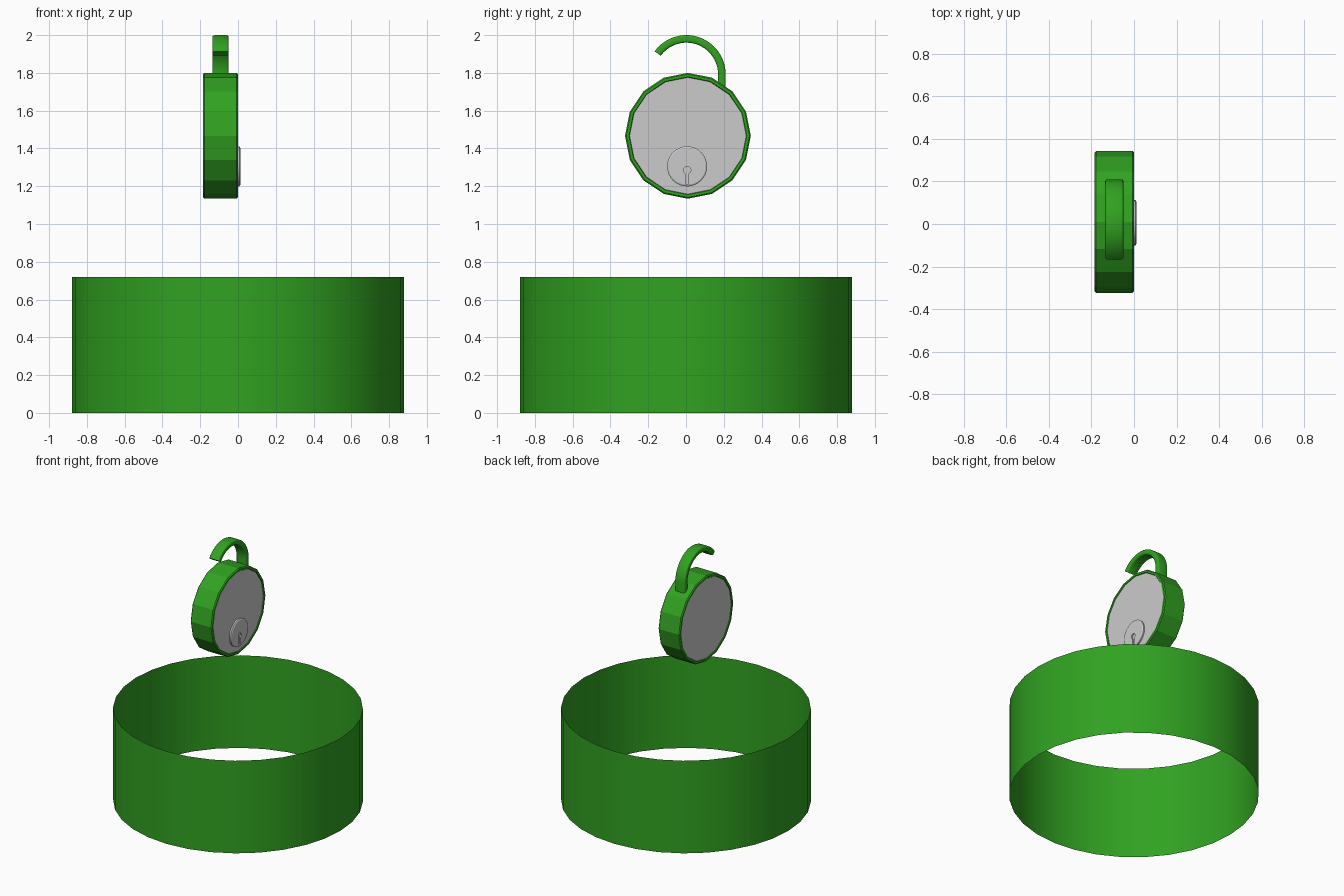
import bpy, bmesh
from math import sin, cos, pi, radians

if "Cube" in bpy.data.objects:
    bpy.data.objects.remove(bpy.data.objects["Cube"])

green = bpy.data.materials.new("green")
green.diffuse_color = (0.03, 0.36, 0.015, 1)
green.use_nodes = True
green.node_tree.nodes["Principled BSDF"].inputs["Base Color"].default_value = green.diffuse_color


def finish(name, bm, mat=None, smooth=None):
    bmesh.ops.remove_doubles(bm, verts=bm.verts, dist=1e-5)
    bmesh.ops.recalc_face_normals(bm, faces=bm.faces)
    me = bpy.data.meshes.new(name)
    bm.to_mesh(me)
    bm.free()
    ob = bpy.data.objects.new(name, me)
    bpy.context.collection.objects.link(ob)
    if mat:
        me.materials.append(mat)
    if smooth:
        bpy.ops.object.select_all(action='DESELECT')
        ob.select_set(True)
        bpy.context.view_layer.objects.active = ob
        bpy.ops.object.shade_smooth_by_angle(angle=radians(smooth))
    return ob


def bridge(bm, loops, closed=False):
    # quads between successive rings of vertices
    pairs = list(zip(loops, loops[1:]))
    if closed:
        pairs.append((loops[-1], loops[0]))
    for a, b in pairs:
        n = len(a)
        for i in range(n):
            bm.faces.new((a[i], a[(i + 1) % n], b[(i + 1) % n], b[i]))


def lathe_x(name, profile, n, cy, cz, mat=None, closed=False, smooth=None):
    # turn an (x, radius) profile about an axis along x; open ends get capped
    bm = bmesh.new()
    loops = [[bm.verts.new((x, cy + r * cos(2 * pi * i / n), cz + r * sin(2 * pi * i / n)))
              for i in range(n)] for x, r in profile]
    bridge(bm, loops, closed)
    if not closed:
        bm.faces.new(loops[0])
        bm.faces.new(loops[-1])
    return finish(name, bm, mat, smooth)


# open band
bm = bmesh.new()
N = 32
bridge(bm, [[bm.verts.new((0.88 * cos(2 * pi * i / N), 0.88 * sin(2 * pi * i / N), z))
             for i in range(N)] for z in (0, 0.72)])
finish("band", bm, green, 30)

# padlock case: sixteen-sided rim with chamfered edges, grey plates inside
CY, CZ = 0.01, 1.467
lathe_x("lock_rim", [(-0.176, 0.306), (-0.185, 0.312), (-0.185, 0.326), (-0.178, 0.333),
                     (-0.007, 0.333), (0, 0.326), (0, 0.312), (-0.009, 0.306)],
        16, CY, CZ, green, closed=True)
lathe_x("lock_plates", [(-0.18, 0.309), (-0.005, 0.309)], 16, CY, CZ)

# keyhole disc with chamfered edge
KY, KZ = 0.006, 1.305
disc = lathe_x("keyhole_disc", [(-0.004, 0.106), (0.007, 0.106), (0.012, 0.098)],
               32, KY, KZ, smooth=25)

# keyhole cutter: round hole plus slot
bm = bmesh.new()
outline = [(0.02 * cos(radians(a)), -0.02 + 0.02 * sin(radians(a))) for a in range(-65, 246, 31)]
outline = [(0.0085, -0.092)] + outline + [(-0.0085, -0.092)]
loops = [[bm.verts.new((x, KY + y, KZ + z)) for y, z in outline] for x in (0.003, 0.03)]
bridge(bm, loops)
bm.faces.new(loops[0])
bm.faces.new(loops[1])
cutter = finish("keyhole_cutter", bm)
cutter.hide_render = True
cutter.hide_viewport = True
cutter.display_type = 'WIRE'
mod = disc.modifiers.new("keyhole", 'BOOLEAN')
mod.operation = 'DIFFERENCE'
mod.object = cutter

# open shackle: rounded flat section swept along a hook
bm = bmesh.new()
hw, ht, c = 0.043, 0.02, 0.011
section = []
for sx, st, a0 in ((1, 1, 0), (-1, 1, 90), (-1, -1, 180), (1, -1, 270)):
    for k in range(4):
        a = radians(a0 + 30 * k)
        section.append((sx * (hw - c) + c * cos(a), st * (ht - c) + c * sin(a)))
R, AY, AZ = 0.188, 0.002, 1.792
path = [(0.0, 1.67)] + [(radians(144 * i / 20), AZ) for i in range(21)]
loops = []
for a, z in path:
    loops.append([bm.verts.new((-0.0925 + u, AY + (R + v) * cos(a), z + (R + v) * sin(a)))
                  for u, v in section])
bridge(bm, loops)
bm.faces.new(loops[0])
bm.faces.new(loops[-1])
finish("shackle", bm, green, 35)
